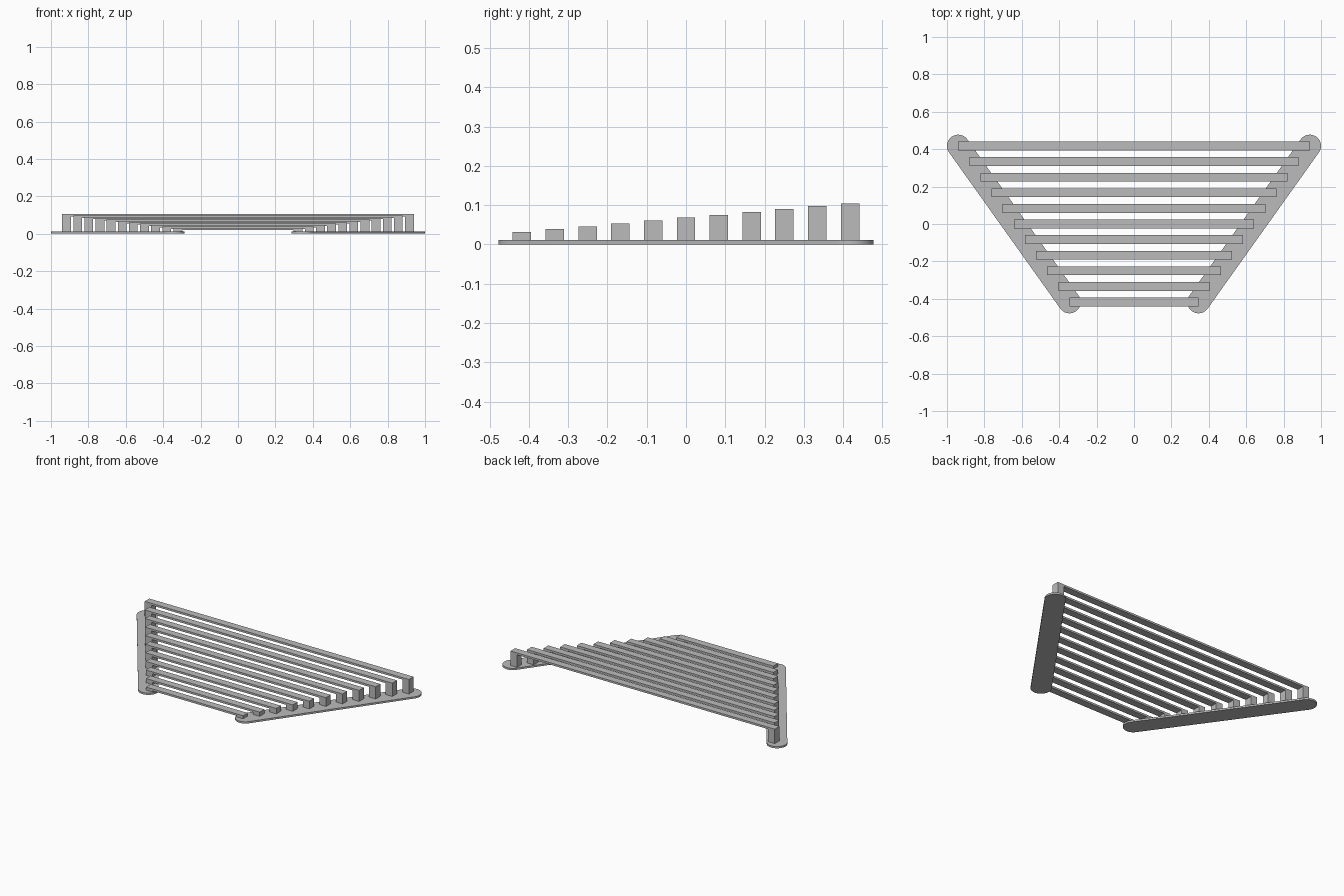
import bpy
import bmesh
from math import pi, sin, cos, atan2
from mathutils import Vector

if "Cube" in bpy.data.objects:
    bpy.data.objects.remove(bpy.data.objects["Cube"], do_unlink=True)

GREY = (0.5, 0.5, 0.5, 1)
grey = bpy.data.materials.new("plain grey")
grey.use_nodes = True
grey.diffuse_color = GREY
grey.node_tree.nodes["Principled BSDF"].inputs["Base Color"].default_value = GREY

COUNT = 11
FRONT = Vector((0.345, -0.4175))   # rail end centres on the left side
BACK = Vector((0.94, 0.4175))
RADIUS = 0.06
PLATE = 0.0115
WIDTH = 0.047                      # slat depth and leg width
THICK = 0.0125
LOW, HIGH = 0.0315, 0.1045


def prism(name, points, offset):
    """Extrude a flat outline along an offset into a closed solid."""
    bm = bmesh.new()
    face = bm.faces.new([bm.verts.new(p) for p in points])
    result = bmesh.ops.extrude_face_region(bm, geom=[face], use_keep_orig=True)
    moved = [g for g in result["geom"] if isinstance(g, bmesh.types.BMVert)]
    bmesh.ops.translate(bm, vec=offset, verts=moved)
    bmesh.ops.recalc_face_normals(bm, faces=bm.faces)
    mesh = bpy.data.meshes.new(name)
    bm.to_mesh(mesh)
    bm.free()
    mesh.materials.append(grey)
    obj = bpy.data.objects.new(name, mesh)
    bpy.context.collection.objects.link(obj)
    return obj


# Round-ended base rails
along = BACK - FRONT
heading = atan2(along.y, along.x)
SEGMENTS = 24
for side, sign in (("left", 1), ("right", -1)):
    outline = []
    for centre, start in ((BACK, heading - pi / 2), (FRONT, heading + pi / 2)):
        for i in range(SEGMENTS + 1):
            a = start + pi * i / SEGMENTS
            outline.append((sign * (centre.x + RADIUS * cos(a)),
                            centre.y + RADIUS * sin(a), 0))
    rail = prism(side + "_rail", outline, (0, 0, PLATE))
    bpy.ops.object.select_all(action="DESELECT")
    rail.select_set(True)
    bpy.context.view_layer.objects.active = rail
    bpy.ops.object.shade_smooth_by_angle()

# Slats bridging the rails, each with a leg at both ends, rising to the back
for i in range(COUNT):
    t = i / (COUNT - 1)
    centre = FRONT.lerp(BACK, t)
    outer, inner = centre.x, centre.x - WIDTH
    top = LOW + (HIGH - LOW) * t
    half = [(outer, PLATE), (outer, top)]
    under = [(inner, top - THICK), (inner, PLATE)]
    profile = half + [(-x, z) for x, z in reversed(half)]
    profile += [(-x, z) for x, z in reversed(under)] + under
    y = centre.y - WIDTH / 2
    prism(f"slat_{i + 1}", [(x, y, z) for x, z in profile], (0, WIDTH, 0))
